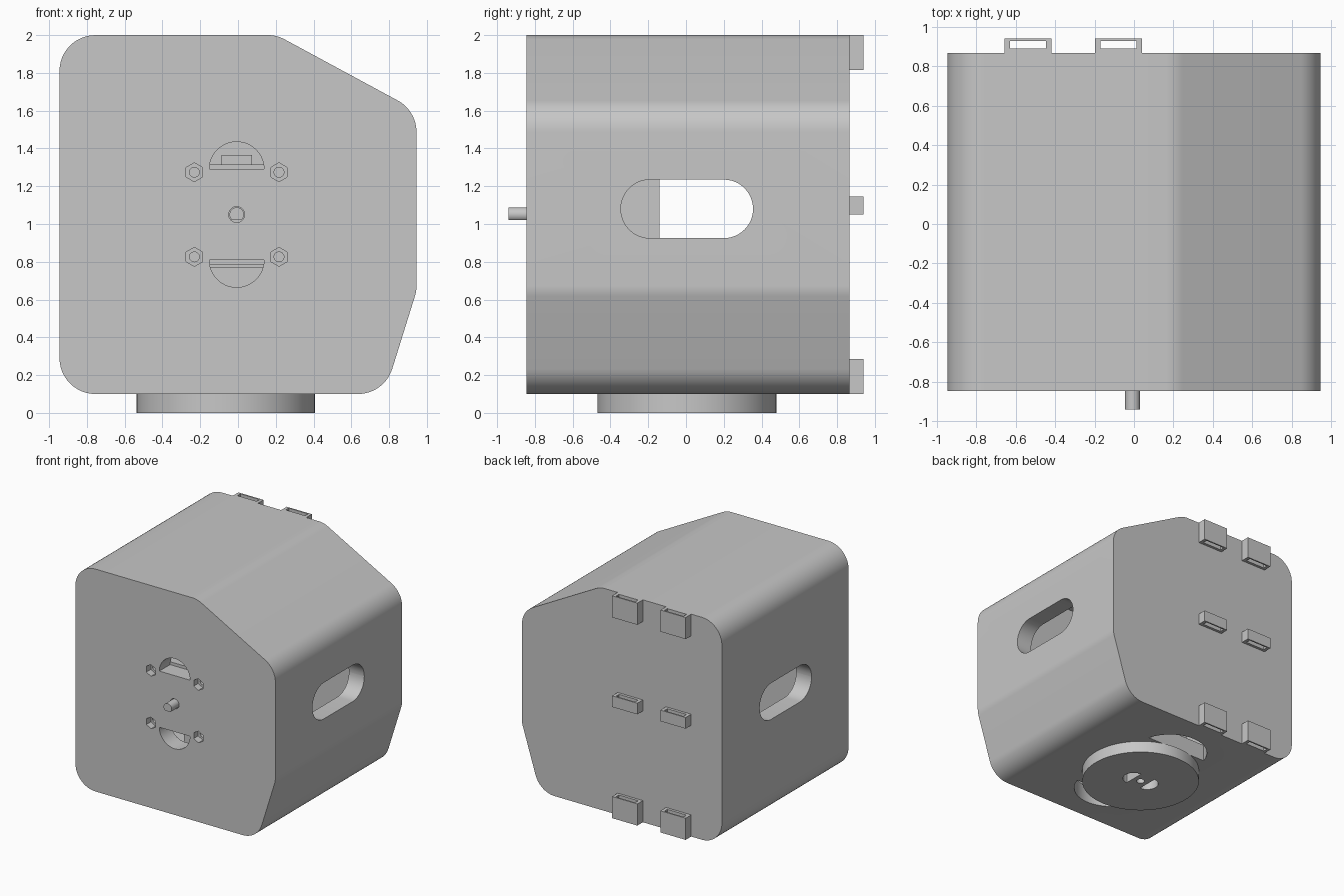
import bpy, bmesh
from math import sin, cos, pi, radians, asin
from mathutils import Vector

old = bpy.data.objects.get("Cube")
if old:
    bpy.data.objects.remove(old, do_unlink=True)

grey = bpy.data.materials.new("plain grey")
grey.use_nodes = True
COLOUR = (0.57, 0.57, 0.57, 1)
grey.diffuse_color = COLOUR
grey.node_tree.nodes["Principled BSDF"].inputs["Base Color"].default_value = COLOUR

PLACE = {"x": lambda a, b, d: (d, a, b),
         "y": lambda a, b, d: (a, d, b),
         "z": lambda a, b, d: (a, b, d)}


def prism(name, points, axis, start, end):
    """Extrude a flat outline along an axis."""
    bm = bmesh.new()
    put = PLACE[axis]
    low = [bm.verts.new(put(a, b, start)) for a, b in points]
    high = [bm.verts.new(put(a, b, end)) for a, b in points]
    bm.faces.new(low)
    bm.faces.new(high)
    n = len(points)
    for i in range(n):
        j = (i + 1) % n
        bm.faces.new((low[i], low[j], high[j], high[i]))
    bmesh.ops.recalc_face_normals(bm, faces=bm.faces)
    mesh = bpy.data.meshes.new(name)
    bm.to_mesh(mesh)
    bm.free()
    mesh.materials.append(grey)
    obj = bpy.data.objects.new(name, mesh)
    bpy.context.collection.objects.link(obj)
    return obj


def circle(a, b, r, n=40, turn=0.0):
    return [(a + r * cos(turn + 2 * pi * i / n), b + r * sin(turn + 2 * pi * i / n)) for i in range(n)]


def rect(a0, a1, b0, b1):
    return [(a0, b0), (a1, b0), (a1, b1), (a0, b1)]


def segment(a, b, r, flat=0.0, turn=0.0, n=28):
    """Circle segment beyond a chord at distance flat; turn 0 bulges along +b."""
    t0 = asin(flat / r)
    pts = []
    for i in range(n + 1):
        t = t0 + (pi - 2 * t0) * i / n + turn
        pts.append((a + r * cos(t), b + r * sin(t)))
    return pts


def edge_normal(p, q):
    d = (q - p).normalized()
    return Vector((-d.y, d.x))


def rounded(corners, radius, inset=0.0, steps=12):
    """Counter-clockwise outline, moved inward, with rounded corners."""
    pts, n = [], len(corners)
    for i in range(n):
        p, c, q = (Vector(corners[k % n]) for k in (i - 1, i, i + 1))
        n1, n2 = edge_normal(p, c), edge_normal(c, q)
        centre = c + (n1 + n2) * ((inset + radius) / (1 + n1.dot(n2)))
        sweep = n1.angle(n2)
        for s in range(steps + 1):
            t = sweep * s / steps
            d = -n1
            pts.append((centre.x + radius * (d.x * cos(t) - d.y * sin(t)),
                        centre.y + radius * (d.x * sin(t) + d.y * cos(t))))
    return pts


def cut(target, *outline):
    cutter = prism("cutter", *outline)
    cutter.hide_render = True
    mod = target.modifiers.new("cut", "BOOLEAN")
    mod.operation, mod.solver, mod.object = "DIFFERENCE", "EXACT", cutter
    bpy.context.view_layer.objects.active = target
    bpy.ops.object.modifier_apply(modifier=mod.name)
    bpy.data.objects.remove(cutter, do_unlink=True)


FRONT, BACK, WALL = -0.845, 0.865, 0.145
CX, CZ = -0.007, 1.05          # front shaft centre
DX, DY = -0.065, 0.005         # turntable centre

# Hollow housing
corners = [(-0.945, 0.1), (0.775, 0.1), (0.945, 0.645), (0.945, 1.6), (0.205, 2.0), (-0.945, 2.0)]
housing = prism("housing", rounded(corners, 0.19), "y", FRONT, BACK)
cut(housing, rounded(corners, 0.06, WALL), "y", FRONT + WALL, BACK - WALL)

# Hand slots through both sides
slot = rounded(rect(-0.345, 0.355, 0.925, 1.235), 0.1549)
cut(housing, slot, "x", -1.2, 1.2)

# Front shaft hole, half-round windows and nut pockets
inner_front = FRONT + WALL + 0.02
cut(housing, circle(CX, CZ, 0.042), "y", -1, inner_front)
for side in (1, -1):
    window = segment(CX, CZ + side * 0.24, 0.145, turn=0 if side > 0 else pi)
    cut(housing, window, "y", -1, inner_front)
    for across in (1, -1):
        hx, hz = CX + across * 0.224, CZ + side * 0.224
        cut(housing, circle(hx, hz, 0.05, 6, pi / 6), "y", -1, FRONT + 0.06)
        cut(housing, circle(hx, hz, 0.026, 24), "y", -1, inner_front)

# Curved openings in the floor, half hidden by the turntable
for side in (1, -1):
    opening = segment(DX, DY + side * 0.37, 0.3, 0.08, 0 if side > 0 else pi)
    cut(housing, opening, "z", -0.1, 0.1 + WALL + 0.02)

# Turntable disc with half-round holes and a shaft hole
turntable = prism("turntable", circle(DX, DY, 0.473, 96), "z", 0, 0.1)
cut(turntable, circle(DX, DY, 0.033, 24), "z", -0.1, 0.2)
for side in (1, -1):
    hole = segment(DX + side * 0.07, DY, 0.09, turn=-side * pi / 2)
    cut(turntable, hole, "z", -0.1, 0.2)

# Front motor, its plug and its flatted shaft
H = 0.265
prism("front_motor", rect(CX - H, CX + H, CZ - H, CZ + H), "y", FRONT + WALL, -0.14)
prism("front_motor_plug", rect(CX - 0.08, CX + 0.08, CZ + H, CZ + H + 0.05), "y", -0.3, -0.16)
prism("front_shaft", segment(CX, CZ, 0.038, -0.028), "y", -0.94, FRONT + WALL)

# Floor motor above the turntable
prism("floor_motor", rect(DX - H, DX + H, DY - H, DY + H), "z", 0.1 + WALL, 0.77)

# Strap loops on the back: three levels, two columns
for column, left in (("right", -0.655), ("left", -0.198)):
    for level, z0, z1 in (("lower", 0.1, 0.285), ("middle", 1.05, 1.145), ("upper", 1.815, 2.0)):
        loop = prism(f"{level}_{column}_strap_loop", rect(left, left + 0.238, BACK - 0.002, 0.94), "z", z0, z1)
        cut(loop, rect(left + 0.028, left + 0.21, 0.888, 0.928), "z", z0 - 0.1, z1 + 0.1)

# Smooth curves, crisp edges
bpy.ops.object.select_all(action="DESELECT")
for obj in bpy.context.collection.objects:
    if obj.type == "MESH" and obj.data.materials and obj.data.materials[0] == grey:
        obj.select_set(True)
        bpy.context.view_layer.objects.active = obj
bpy.ops.object.shade_smooth_by_angle(angle=radians(30))
